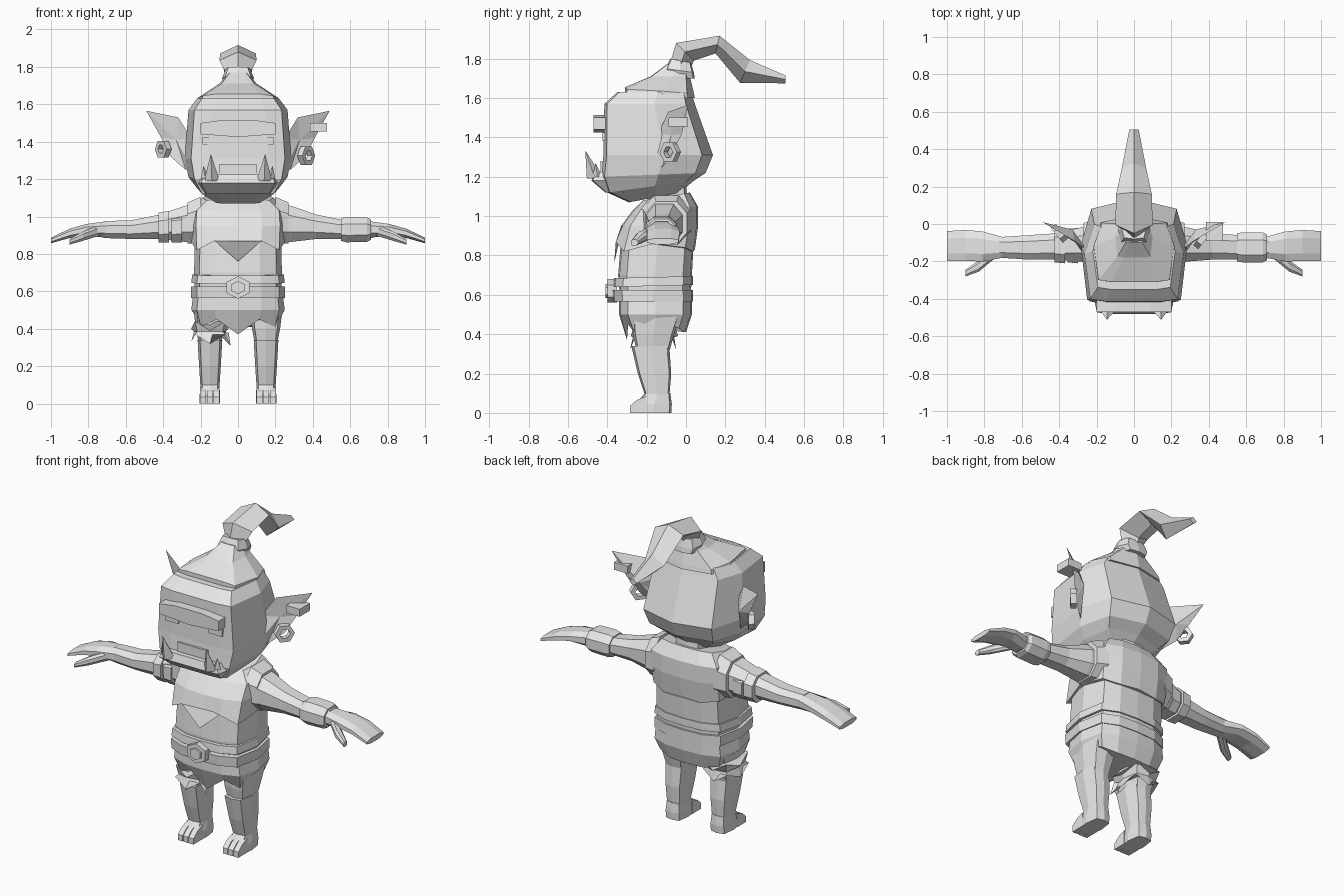
import bpy, bmesh
from math import cos, sin, pi
from mathutils import Vector

old = bpy.data.objects.get("Cube")
if old:
    bpy.data.objects.remove(old, do_unlink=True)

clay = bpy.data.materials.new("light grey")
clay.use_nodes = True
grey = (0.8, 0.8, 0.8, 1)
clay.diffuse_color = grey
clay.node_tree.nodes["Principled BSDF"].inputs["Base Color"].default_value = grey

# Half outlines from front centre to back centre: (width share, depth share)
HEAD = [(0, 0), (.55, 0), (.88, .03), (1, .55), (.8, .9), (0, 1)]
BODY = [(0, 0), (.5, .02), (.88, .12), (1, .5), (.88, .88), (.5, .98), (0, 1)]
LIMB = [(0, 0), (.8, .06), (1, .5), (.8, .94), (0, 1)]


def make(name, bm):
    bmesh.ops.recalc_face_normals(bm, faces=bm.faces)
    mesh = bpy.data.meshes.new(name)
    bm.to_mesh(mesh)
    bm.free()
    mesh.materials.append(clay)
    obj = bpy.data.objects.new(name, mesh)
    bpy.context.collection.objects.link(obj)
    return obj


def loft(name, rings):
    """Skin a stack of equal rings and close both ends."""
    bm = bmesh.new()
    rows = [[bm.verts.new(p) for p in ring] for ring in rings]
    n = len(rows[0])
    for low, high in zip(rows, rows[1:]):
        for i in range(n):
            j = (i + 1) % n
            bm.faces.new((low[i], low[j], high[j], high[i]))
    bm.faces.new(rows[0])
    bm.faces.new(rows[-1])
    return make(name, bm)


def level(shape, z, width, front, back, tilt=0, cx=0, hem=None):
    """Horizontal ring, mirrored from a half outline."""
    hem = hem or [0] * len(shape)
    half = [(x * width, front + t * (back - front), z + tilt * t + h)
            for (x, t), h in zip(shape, hem)]
    other = [(-x, y, h) for x, y, h in half[-2:0:-1]]
    return [Vector((x + cx, y, h)) for x, y, h in half + other]


def stack(name, shape, rows, cx=0):
    return loft(name, [level(shape, *row, cx=cx) for row in rows])


def across(side, x, y, z, depth, height):
    """Chamfered ring standing across an arm."""
    half = [(1, .45), (.5, 1), (-.5, 1), (-1, .45)]
    loop = half + [(-a, -b) for a, b in half]
    return [Vector((side * x, y + a * depth, z + b * height)) for a, b in loop]


def arm_part(name, side, rows):
    return loft(name, [across(side, *row) for row in rows])


def prism(name, outline, y0, y1):
    return loft(name, [[Vector((x, y, z)) for x, z in outline] for y in (y0, y1)])


def box(name, x0, x1, y0, y1, z0, z1):
    return prism(name, [(x0, z0), (x1, z0), (x1, z1), (x0, z1)], y0, y1)


def hoop(name, centre, radius, thick, turn):
    """Square-section six-sided earring."""
    bm = bmesh.new()
    rows = []
    for i in range(6):
        a = i * pi / 3
        row = []
        for dr, dy in ((-1, -1), (1, -1), (1, 1), (-1, 1)):
            r = radius + dr * thick
            p = Vector((r * cos(a), dy * thick * 1.3, r * sin(a)))
            p = Vector((p.x * cos(turn) - p.y * sin(turn),
                        p.x * sin(turn) + p.y * cos(turn), p.z))
            row.append(bm.verts.new(Vector(centre) + p))
        rows.append(row)
    for i in range(6):
        a, b = rows[i], rows[(i + 1) % 6]
        for k in range(4):
            m = (k + 1) % 4
            bm.faces.new((a[k], a[m], b[m], b[k]))
    return make(name, bm)


def spike(name, base, tip, radius):
    bm = bmesh.new()
    top = bm.verts.new(tip)
    foot = [bm.verts.new(Vector(base) + Vector((cos(i * pi / 2), sin(i * pi / 2), 0)) * radius)
            for i in range(4)]
    for i in range(4):
        bm.faces.new((foot[i], foot[(i + 1) % 4], top))
    bm.faces.new(foot)
    return make(name, bm)


# Head and neck
stack("head", HEAD, [
    (1.07, .13, -.29, -.03, .05), (1.12, .22, -.40, .04, .06),
    (1.2, .265, -.43, .1, .02), (1.31, .285, -.42, .137),
    (1.57, .265, -.415, .045), (1.63, .22, -.35, .025)])
stack("neck", LIMB, [(1.02, .1, -.19, .01), (1.16, .09, -.19, -.0)])
stack("jaw", HEAD, [(1.12, .19, -.41, -.25), (1.18, .225, -.48, -.25), (1.225, .2, -.465, -.25)])
box("upper_lip", -.1, .1, -.435, -.38, 1.2, 1.28)
brow_half = [(.2, 1.44), (.2, 1.5), (.09, 1.515)]
prism("brow", [(0, 1.425)] + brow_half + [(-x, z) for x, z in brow_half[::-1]], -.47, -.38)

# Hair cap and topknot
cap_hem = [.02, .02, .01, 0, -.01, -.01]
loft("hair_cap", [level(HEAD, 1.6, .22, -.31, .045),
                  level(HEAD, 1.635, .215, -.31, .04, hem=cap_hem),
                  level(HEAD, 1.71, .1, -.18, .02),
                  level(HEAD, 1.77, .05, -.1, .01)])
stack("hair_tie", LIMB, [(1.7, .07, -.1, .045), (1.75, .085, -.105, .04, -.02),
                         (1.8, .065, -.08, .025, -.02)])
tail = []
for y, z, w, ty, tz in ((-.03, 1.76, .06, -.05, .02), (-.005, 1.835, .1, -.045, .045),
                        (.16, 1.872, .095, .01, .045), (.3, 1.735, .065, .025, .058),
                        (.505, 1.695, .025, .0, .02)):
    tail.append([Vector((0, y + ty, z + tz)), Vector((w, y, z)),
                 Vector((0, y - ty, z - tz)), Vector((-w, y, z))])
loft("ponytail", tail)

# Ears: a rim with a sunken front and a raised back
for side, word in ((1, "left"), (-1, "right")):
    bm = bmesh.new()
    rim = [(.25, -.19, 1.26), (.25, -.14, 1.42), (.32, -.09, 1.53), (.49, .01, 1.565),
           (.41, -.02, 1.42), (.36, -.07, 1.32), (.28, -.12, 1.25)]
    loop = [bm.verts.new((side * x, y, z)) for x, y, z in rim]
    for hub in ((.33, -.075, 1.41), (.33, -.03, 1.4)):
        mid = bm.verts.new((side * hub[0], hub[1], hub[2]))
        for i in range(len(loop)):
            bm.faces.new((loop[i], loop[(i + 1) % len(loop)], mid))
    make(word + "_ear", bm)
    spike(word + "_tusk", (side * .14, -.462, 1.19), (side * .145, -.512, 1.335), .042)
    spike(word + "_side_tooth", (side * .175, -.45, 1.2), (side * .185, -.46, 1.27), .025)
    x0, x1 = sorted((side * .1, side * .19))
    box(word + "_eye", x0, x1, -.425, -.4, 1.385, 1.425)

hoop("left_lower_earring", (.365, -.08, 1.325), .043, .013, .9)
hoop("right_earring", (-.4, -.05, 1.36), .038, .013, -.9)
box("left_upper_earring", .385, .475, -.09, .01, 1.455, 1.5)

# Torso, vest, shorts and belt
stack("torso", BODY, [(.52, .23, -.33, .02), (.7, .235, -.345, .03), (.88, .23, -.33, .04)])
vest_hem = [-.08, .03, -.02, .02, 0, -.02, -.01]
loft("vest", [level(BODY, .84, .25, -.365, .045, hem=vest_hem),
              level(BODY, .95, .255, -.33, .062),
              level(BODY, 1.03, .25, -.27, .06, .02),
              level(BODY, 1.08, .19, -.22, .02, .04)])
shorts_hem = [-.06, .02, -.02, .04, 0, -.02, -.02]
loft("shorts", [level(BODY, .43, .225, -.3, 0, hem=shorts_hem),
                level(BODY, .5, .25, -.34, .03),
                level(BODY, .58, .24, -.34, .03)])
stack("lower_belt", BODY, [(.565, .25, -.37, .035), (.625, .25, -.375, .035)])
stack("upper_belt", BODY, [(.64, .25, -.37, .035, .01), (.685, .245, -.365, .035, .01)])
prism("buckle", [(.07 * sin(i * pi / 3), .62 + .06 * cos(i * pi / 3)) for i in range(6)], -.4, -.35)
prism("buckle_boss", [(.04 * sin(i * pi / 3), .62 + .035 * cos(i * pi / 3)) for i in range(6)],
      -.41, -.38)

# Arms, hands, legs and feet
for side, word in ((1, "left"), (-1, "right")):
    arm_part(word + "_arm", side, [
        (.2, -.11, .97, .1, .11), (.29, -.11, .96, .09, .095), (.42, -.12, .945, .07, .065),
        (.57, -.125, .93, .065, .05), (.72, -.125, .93, .055, .045)])
    arm_part(word + "_hand", side, [
        (.7, -.125, .93, .055, .045), (.81, -.12, .93, .08, .03),
        (.9, -.115, .91, .083, .025), (1, -.118, .872, .08, .015)])
    arm_part(word + "_thumb", side, [
        (.74, -.15, .925, .03, .028), (.83, -.225, .895, .03, .025), (.9, -.262, .865, .018, .015)])
    arm_part(word + "_sleeve", side, [(.2, -.1, .98, .125, .125), (.27, -.1, .965, .105, .11)])
    cx = side * .15
    stack(word + "_thigh", LIMB, [(.31, .058, -.25, -.085), (.4, .075, -.27, -.06),
                                  (.52, .09, -.28, -.02)], cx)
    stack(word + "_shin", LIMB, [(.08, .05, -.205, -.085), (.2, .058, -.245, -.075),
                                 (.34, .066, -.278, -.085)], cx)
    stack(word + "_foot", LIMB, [(0, .055, -.25, -.075), (.045, .055, -.255, -.072),
                                 (.1, .05, -.21, -.08)], cx)
    for i in (-1, 0, 1):
        mid = cx + i * .036
        loft(word + "_toe", [[Vector((mid + sx * .016, y, z)) for sx, z in
                              ((-1, 0), (1, 0), (1, top), (-1, top))]
                             for y, top in ((-.285, .035), (-.25, .065), (-.2, .085))])

# Left wrist cuff and right armbands
arm_part("left_cuff", 1, [(.55, -.125, .93, .075, .06), (.58, -.125, .93, .08, .068),
                          (.69, -.125, .93, .08, .065), (.71, -.125, .93, .07, .055)])
for x in (.3, .37):
    arm_part("right_armband", -1, [(x, -.115, .945, .095, .085), (x + .055, -.115, .94, .09, .08)])

# Ragged cloth tied round the right leg
rag_hem = [-.03, .02, -.02, .02, -.03]
loft("leg_wrap", [level(LIMB, .35, .1, -.285, -.05, cx=-.15, hem=rag_hem),
                  level(LIMB, .385, .085, -.27, -.06, cx=-.15),
                  level(LIMB, .42, .1, -.28, -.04, cx=-.15, hem=rag_hem[::-1])])
spike("wrap_knot", (-.08, -.23, .38), (-.04, -.25, .31), .03)
